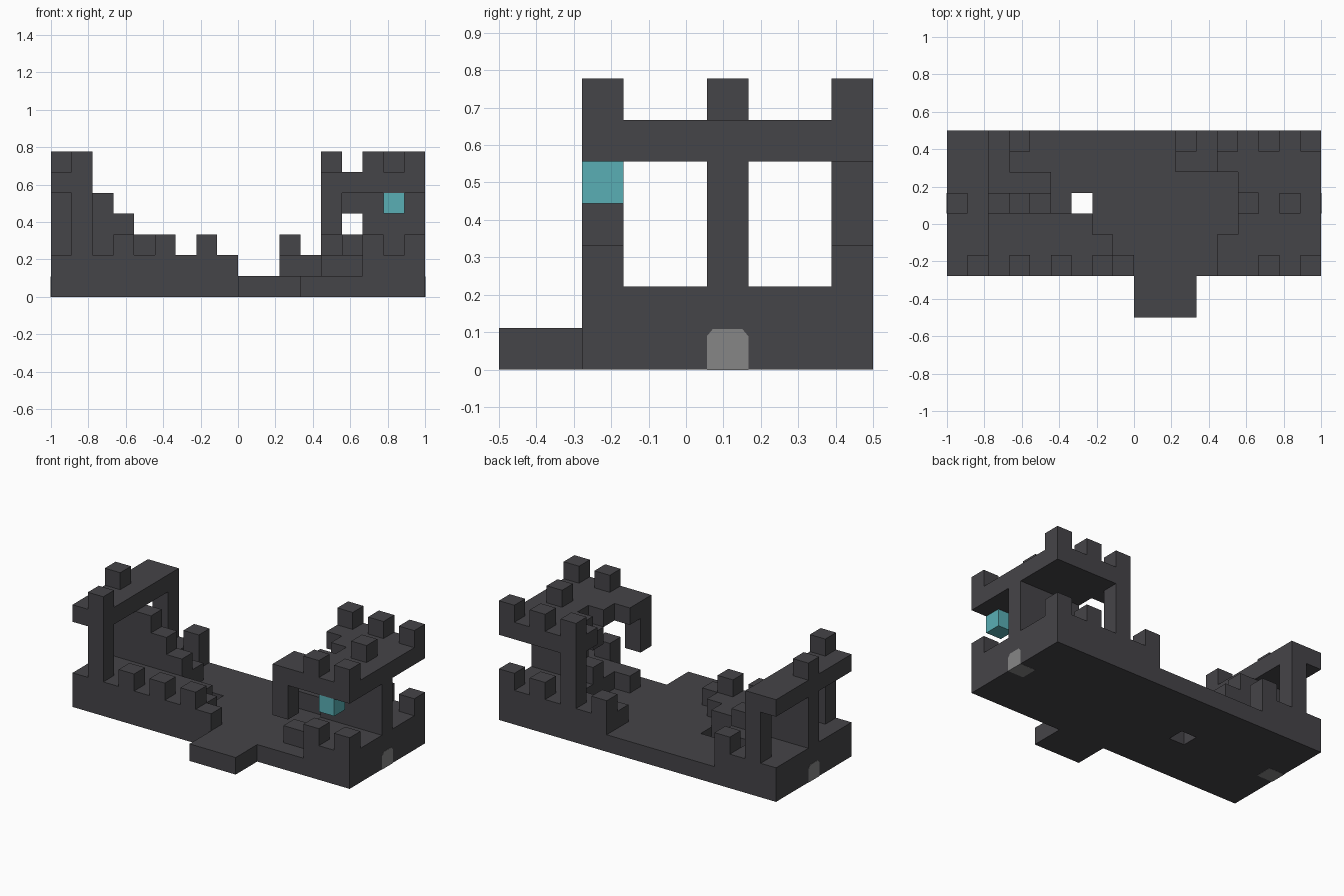
import bpy
import bmesh
from mathutils import Vector

if "Cube" in bpy.data.objects:
    bpy.data.objects.remove(bpy.data.objects["Cube"], do_unlink=True)

U = 1 / 9                       # block size
ORIGIN = Vector((-9, -4.5, 0))  # corner of the block grid


def material(name, rgb):
    m = bpy.data.materials.new(name)
    m.use_nodes = True
    m.diffuse_color = (*rgb, 1)
    m.node_tree.nodes["Principled BSDF"].inputs["Base Color"].default_value = (*rgb, 1)
    return m


STONE = material("dark stone", (0.06, 0.058, 0.065))
GLASS = material("teal glass", (0.1, 0.43, 0.46))
DOOR = material("grey door", (0.24, 0.24, 0.24))


def box(xs, ys, zs):
    """Grid cells in inclusive ranges; a single number means one layer."""
    spans = [(s, s) if isinstance(s, int) else s for s in (xs, ys, zs)]
    rx, ry, rz = [range(a, b + 1) for a, b in spans]
    return {(x, y, z) for x in rx for y in ry for z in rz}


def blocks(cells):
    return set(cells)


def finish(name, bm, mat):
    mesh = bpy.data.meshes.new(name)
    bm.to_mesh(mesh)
    bm.free()
    mesh.materials.append(mat)
    ob = bpy.data.objects.new(name, mesh)
    bpy.context.collection.objects.link(ob)


def build(name, cells, solid, mat):
    """Skin a set of cells, leaving out faces hidden against other blocks."""
    bm = bmesh.new()
    verts = {}

    def vert(p):
        key = tuple(p)
        if key not in verts:
            verts[key] = bm.verts.new((Vector(key) + ORIGIN) * U)
        return verts[key]

    for c in sorted(cells):
        for axis in range(3):
            for side in (0, 1):
                n = list(c)
                n[axis] += 2 * side - 1
                if tuple(n) in solid:
                    continue
                loop = []
                for a, b in ((0, 0), (1, 0), (1, 1), (0, 1)):
                    p = list(c)
                    p[axis] += side
                    p[(axis + 1) % 3] += a
                    p[(axis + 2) % 3] += b
                    loop.append(vert(p))
                bm.faces.new(loop if side else loop[::-1])
    finish(name, bm, mat)


parts = {}

# Floor slab with a drain hole, and the entrance step
parts["floor"] = box((0, 17), (2, 8), 0) - box(6, 5, 0)
parts["entrance_step"] = box((9, 11), (0, 1), 0)

# Raised ground at both ends, with broken inner edges (row: last / first block)
west_ends = {2: 8, 3: 7, 4: 6, 5: 4, 6: 4, 7: 2, 8: 3}
east_starts = {2: 15, 3: 13, 4: 14, 5: 14, 6: 14, 7: 11, 8: 11}
parts["west_terrace"] = set().union(*(box((0, e), r, 1) for r, e in west_ends.items()))
parts["east_terrace"] = set().union(*(box((s, 17), r, 1) for r, s in east_starts.items()))

# Low battlements on the outer walls
parts["low_battlements"] = blocks(
    [(x, 2, 2) for x in (3, 5, 7, 15, 17)] + [(x, 8, 2) for x in (3, 11, 15, 17)])

# Ruined middle walls stepping down towards the courtyard
parts["west_ruined_wall"] = set().union(*(box((0, 6 - z), 5, z) for z in (2, 3, 4)))
parts["east_ruined_wall"] = box((15, 17), 5, (2, 4)) | {(14, 5, 2), (14, 5, 4)}

# Pillars
parts["west_front_pillar"] = box(1, 2, (2, 4))
parts["west_back_pillar"] = box(1, 8, (2, 4))
parts["east_back_pillar"] = box(13, 8, (2, 4))
parts["east_broken_pillar"] = box(13, 2, (3, 4))

# Upper decks
deck_starts = {2: 13, 3: 13, 4: 14, 5: 15, 6: 14, 7: 13, 8: 13}
parts["west_deck"] = box((0, 1), (2, 8), 5)
parts["east_deck"] = set().union(*(box((s, 17), r, 5) for r, s in deck_starts.items()))

# High battlements on the decks
parts["high_battlements"] = blocks(
    [(1, 2, 6), (0, 5, 6), (16, 5, 6)]
    + [(x, 2, 6) for x in (15, 17)] + [(x, 8, 6) for x in (13, 15, 17)])

# Hanging lantern
lantern = {(16, 2, 4)}

solid = set().union(lantern, *parts.values())
for name, cells in parts.items():
    build(name, cells, solid, STONE)
build("hanging_lantern", lantern, solid, GLASS)

# Arched doors set into both end walls
for name, x0, x1 in (("west_door", -9.015, -8), ("east_door", 8, 9.015)):
    bm = bmesh.new()
    outline = [(0.5, -0.01), (1.5, -0.01), (1.5, 0.8), (1.35, 0.98), (0.65, 0.98), (0.5, 0.8)]
    face = bm.faces.new([bm.verts.new((x0 * U, y * U, z * U)) for y, z in outline])
    ext = bmesh.ops.extrude_face_region(bm, geom=[face])
    moved = [g for g in ext["geom"] if isinstance(g, bmesh.types.BMVert)]
    bmesh.ops.translate(bm, verts=moved, vec=((x1 - x0) * U, 0, 0))
    bmesh.ops.recalc_face_normals(bm, faces=bm.faces)
    finish(name, bm, DOOR)
